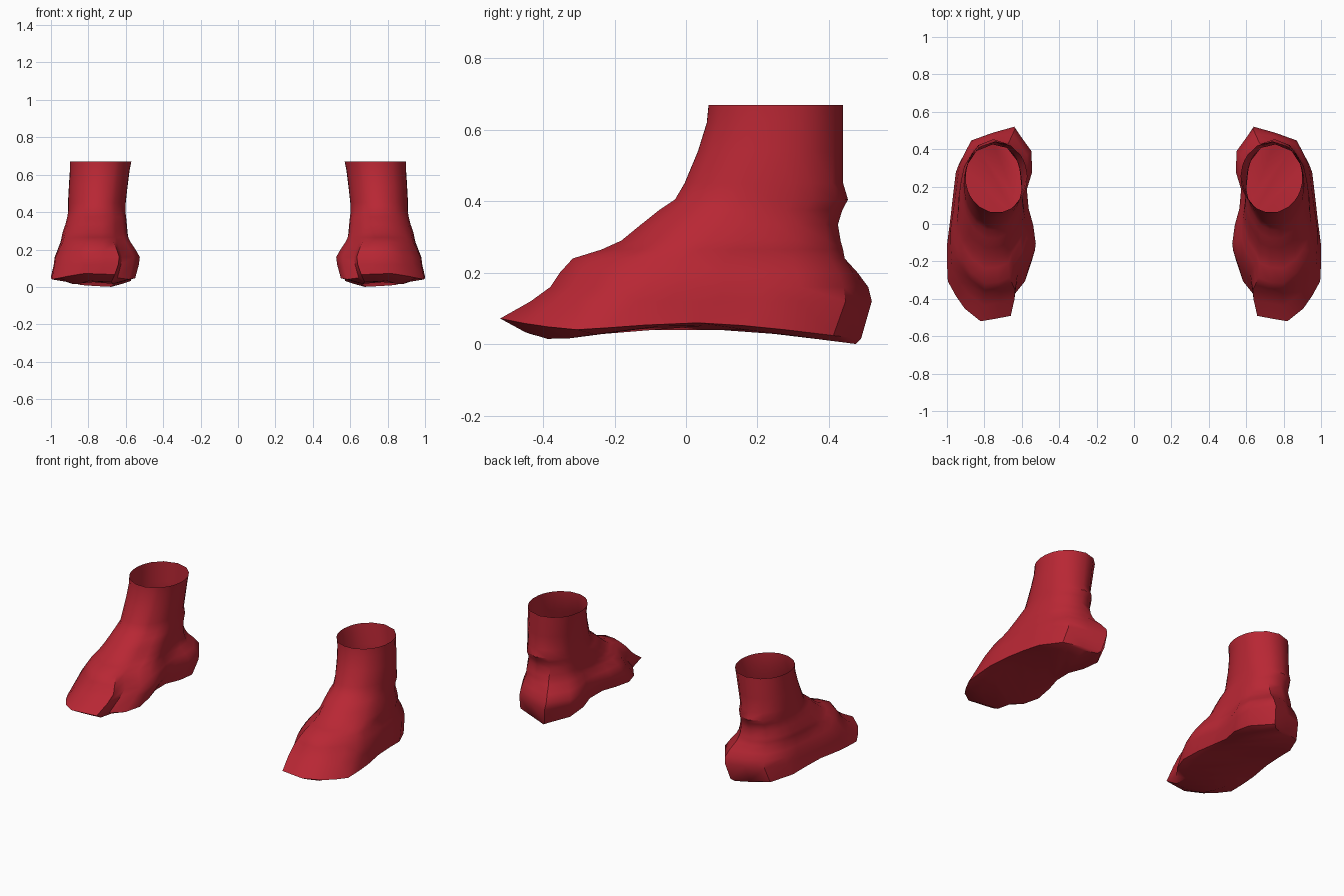
import bpy, bmesh, math

if "Cube" in bpy.data.objects:
    bpy.data.objects.remove(bpy.data.objects["Cube"])

# one flat colour
red = bpy.data.materials.new("dark red")
red.diffuse_color = (0.48, 0.02, 0.034, 1)
red.use_nodes = True
red.node_tree.nodes["Principled BSDF"].inputs["Base Color"].default_value = red.diffuse_color

# footprint outline seen from above, starting at the heel
FOOT = [(.64, .52), (.76, .485), (.88, .44), (.95, .30), (.965, .18), (.98, .05),
        (1.0, -.1), (1.0, -.2), (.995, -.3), (.95, -.38), (.90, -.45), (.81, -.52),
        (.72, -.505), (.64, -.49), (.625, -.38), (.56, -.3), (.525, -.2), (.54, -.08),
        (.565, .02), (.575, .14), (.545, .25), (.55, .38)]

# level: z, front y, back y, inner x, outer x, share of footprint shape
LEVELS = [(.12, -.435, .52, .53, .985, 1), (.16, -.38, .51, .525, .98, 1),
          (.20, -.355, .49, .545, .965, .8), (.24, -.32, .46, .57, .95, .6),
          (.265, -.24, .45, .58, .945, .45), (.29, -.185, .44, .585, .94, .35),
          (.335, -.13, .43, .59, .925, .25), (.375, -.08, .44, .595, .915, .15),
          (.405, -.035, .455, .60, .91, .1), (.45, -.008, .44, .60, .91, 0),
          (.54, .03, .44, .59, .905, 0), (.62, .055, .44, .58, .90, 0),
          (.67, .06, .44, .57, .90, 0)]

SOLE_EDGE = [(-.52, .072), (-.42, .052), (-.3, .04), (0, .062), (.2, .05), (.49, .015)]
SOLE_BASE = [(-.52, .06), (-.44, .03), (-.37, .01), (-.2, .035), (0, .058), (.2, .037), (.48, 0)]


def height(profile, y):
    """Linear lookup of z along a side profile."""
    for (y0, z0), (y1, z1) in zip(profile, profile[1:]):
        if y <= y1:
            t = max(0, (y - y0) / (y1 - y0))
            return z0 + t * (z1 - z0)
    return profile[-1][1]


def ring(front, back, inner, outer, share):
    """Footprint blended with an ellipse, fitted to the given bounds."""
    pts = []
    for x, y in FOOT:
        u, v = (x - .7625) / .2375, y / .52
        a = math.atan2(v, u)
        u = share * u + (1 - share) * math.cos(a)
        v = share * v + (1 - share) * math.sin(a)
        pts.append(((inner + outer) / 2 + u * (outer - inner) / 2,
                    (front + back) / 2 + v * (back - front) / 2))
    return pts


def boot(name, side):
    bm = bmesh.new()
    rings = []
    # underside and sharp sole edge
    for bounds, profile in (((-.45, .475, .60, .92, 1), SOLE_BASE),
                            ((-.52, .49, .55, 1.0, 1), SOLE_EDGE)):
        rings.append([(x, y, height(profile, y)) for x, y in ring(*bounds)])
    # upper and open ankle shaft
    for z, *bounds in LEVELS:
        rings.append([(x, y, z) for x, y in ring(*bounds)])
    loops = [[bm.verts.new((side * x, y, z)) for x, y, z in r] for r in rings]
    n = len(FOOT)
    for a, b in zip(loops, loops[1:]):
        for i in range(n):
            j = (i + 1) % n
            bm.faces.new((a[i], a[j], b[j], b[i]))
    # sole bottom as strips across the foot
    low = loops[0]
    for i in range(n // 2 - 1):
        bm.faces.new((low[i], low[i + 1], low[n - 2 - i], low[n - 1 - i]))
    bmesh.ops.recalc_face_normals(bm, faces=bm.faces)
    mesh = bpy.data.meshes.new(name)
    bm.to_mesh(mesh)
    bm.free()
    mesh.materials.append(red)
    ob = bpy.data.objects.new(name, mesh)
    bpy.context.collection.objects.link(ob)
    bpy.ops.object.select_all(action='DESELECT')
    ob.select_set(True)
    bpy.context.view_layer.objects.active = ob
    bpy.ops.object.shade_smooth_by_angle(angle=math.radians(40))


boot("right_boot", 1)
boot("left_boot", -1)
